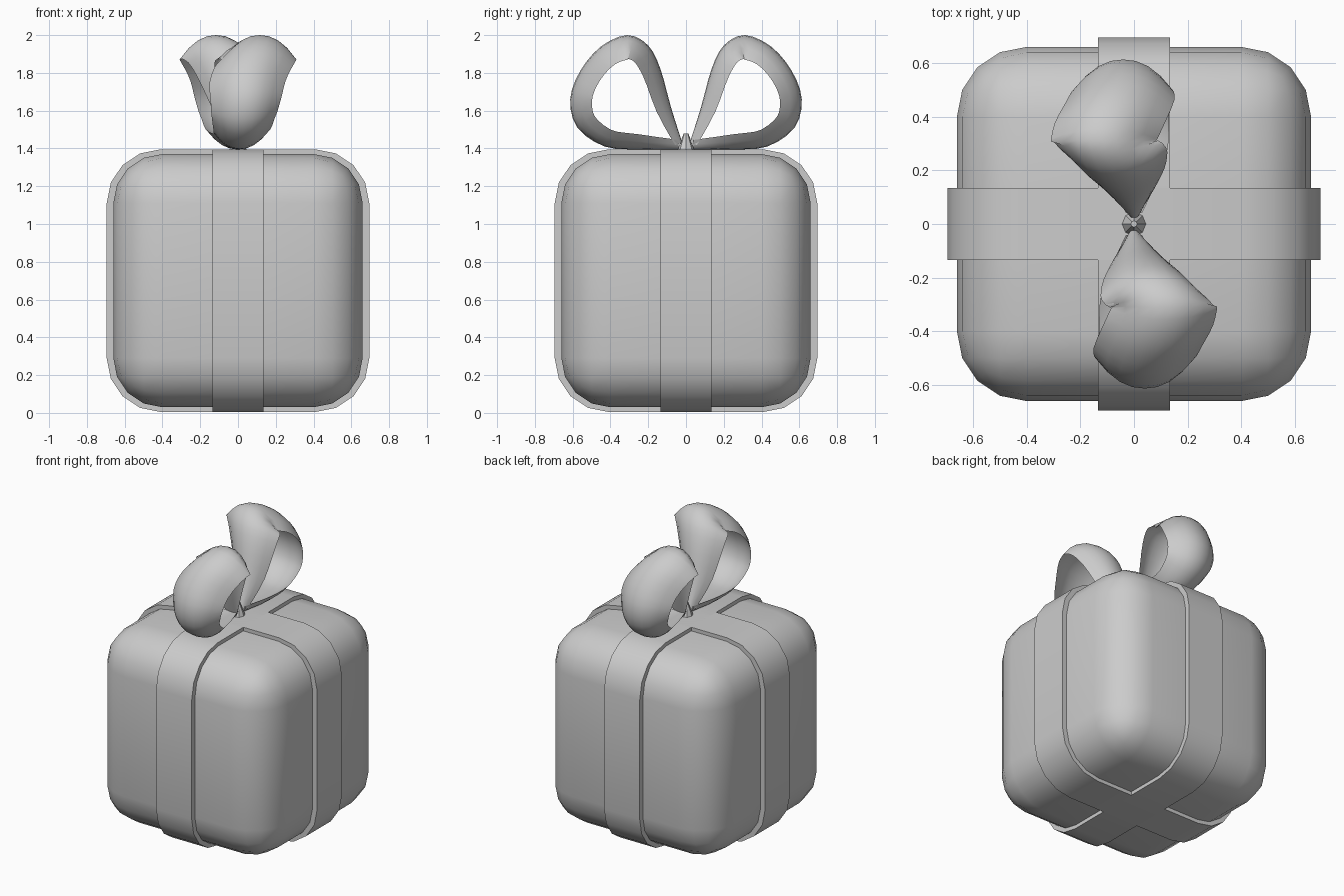
import bpy, bmesh, math
from mathutils import Vector

if "Cube" in bpy.data.objects:
    bpy.data.objects.remove(bpy.data.objects["Cube"])


def make_object(name, bm, angle=40):
    bmesh.ops.recalc_face_normals(bm, faces=bm.faces)
    mesh = bpy.data.meshes.new(name)
    bm.to_mesh(mesh)
    bm.free()
    ob = bpy.data.objects.new(name, mesh)
    bpy.context.collection.objects.link(ob)
    bpy.ops.object.select_all(action='DESELECT')
    ob.select_set(True)
    bpy.context.view_layer.objects.active = ob
    bpy.ops.object.shade_smooth_by_angle(angle=math.radians(angle))
    return ob


def skin(bm, rings, close_path=False):
    # joins closed rings of points into a surface
    vs = [[bm.verts.new(p) for p in r] for r in rings]
    n = len(vs[0])
    for i in range(len(vs) if close_path else len(vs) - 1):
        a, b = vs[i], vs[(i + 1) % len(vs)]
        for j in range(n):
            k = (j + 1) % n
            bm.faces.new((a[j], a[k], b[k], b[j]))
    if not close_path:
        bm.faces.new(vs[0])
        bm.faces.new(vs[-1])


# rounded box
bm = bmesh.new()
bmesh.ops.create_cube(bm, size=1)
for v in bm.verts:
    v.co = Vector((v.co.x * 1.32, v.co.y * 1.32, v.co.z * 1.34 + 0.7))
bmesh.ops.bevel(bm, geom=bm.edges[:], offset=0.26, segments=4,
                profile=0.5, affect='EDGES')
make_object("gift_box", bm)


# ribbon bands wrapped around the box
def rounded_square(half, radius, segs=4):
    pts = []
    for q in range(4):
        mid = math.pi / 4 + q * math.pi / 2
        cx = math.copysign(half - radius, math.cos(mid))
        cz = math.copysign(half - radius, math.sin(mid))
        for s in range(segs + 1):
            a = q * math.pi / 2 + s / segs * math.pi / 2
            pts.append((cx + radius * math.cos(a), cz + radius * math.sin(a)))
    return pts


def band(name, along_x):
    rings = []
    for o, i in zip(rounded_square(0.695, 0.285), rounded_square(0.63, 0.22)):
        sec = [(o, -0.135), (o, 0.135), (i, 0.135), (i, -0.135)]
        rings.append([(p[0], w, p[1] + 0.7) if along_x else (w, p[0], p[1] + 0.7)
                      for p, w in sec])
    bm = bmesh.new()
    skin(bm, rings, True)
    make_object(name, bm)


band("ribbon_band_x", True)
band("ribbon_band_y", False)

# bow loop stations: y, z of the outer crown, x centre, half width, edge sag
STATIONS = [
    (0.02, 1.43, 0.00, 0.03, 0.04), (0.08, 1.62, -0.02, 0.11, 0.08),
    (0.135, 1.82, -0.05, 0.17, 0.10), (0.20, 1.945, -0.08, 0.20, 0.115),
    (0.31, 2.00, -0.115, 0.195, 0.13), (0.45, 1.94, -0.09, 0.205, 0.12),
    (0.56, 1.81, -0.05, 0.20, 0.115), (0.613, 1.66, -0.04, 0.185, 0.115),
    (0.575, 1.51, -0.03, 0.17, 0.11), (0.43, 1.41, -0.02, 0.15, 0.095),
    (0.25, 1.395, 0.00, 0.12, 0.08), (0.04, 1.395, 0.00, 0.03, 0.05)]


def smooth_path(pts, steps=3):
    # Catmull-Rom through all station values
    out = []
    for i in range(len(pts) - 1):
        p = [pts[max(i - 1, 0)], pts[i], pts[i + 1], pts[min(i + 2, len(pts) - 1)]]
        for s in range(steps):
            t = s / steps
            out.append([0.5 * (2 * b + (c - a) * t + (2 * a - 5 * b + 4 * c - d) * t * t
                               + (3 * b - a - 3 * c + d) * t ** 3)
                        for a, b, c, d in zip(*p)])
    return out + [list(pts[-1])]


def bow_loop(name, sign):
    path = smooth_path(STATIONS)
    rings = []
    for i, (y, z, xc, hw, sag) in enumerate(path):
        a, b = path[max(i - 1, 0)], path[min(i + 1, len(path) - 1)]
        ty, tz = b[0] - a[0], b[1] - a[1]
        length = math.hypot(ty, tz)
        ny, nz = -tz / length, ty / length        # outward normal
        ts = [-1 + j / 4 for j in range(9)]
        sec = [(t, -sag * abs(t) ** 2.2) for t in ts]
        sec += [(t, -sag * abs(t) ** 2.2 - 0.04 * (1 - t * t)) for t in ts[-2:0:-1]]
        rings.append([(sign * (xc + hw * t), sign * (y + ny * d), z + nz * d)
                      for t, d in sec])
    bm = bmesh.new()
    skin(bm, rings)
    make_object(name, bm, 60)


bow_loop("bow_loop_back", 1)
bow_loop("bow_loop_front", -1)

# small knot between the loops
bm = bmesh.new()
bmesh.ops.create_cone(bm, cap_ends=True, segments=8, radius1=0.05,
                      radius2=0.012, depth=0.1)
bmesh.ops.translate(bm, verts=bm.verts, vec=(0, 0, 1.43))
make_object("bow_knot", bm)
